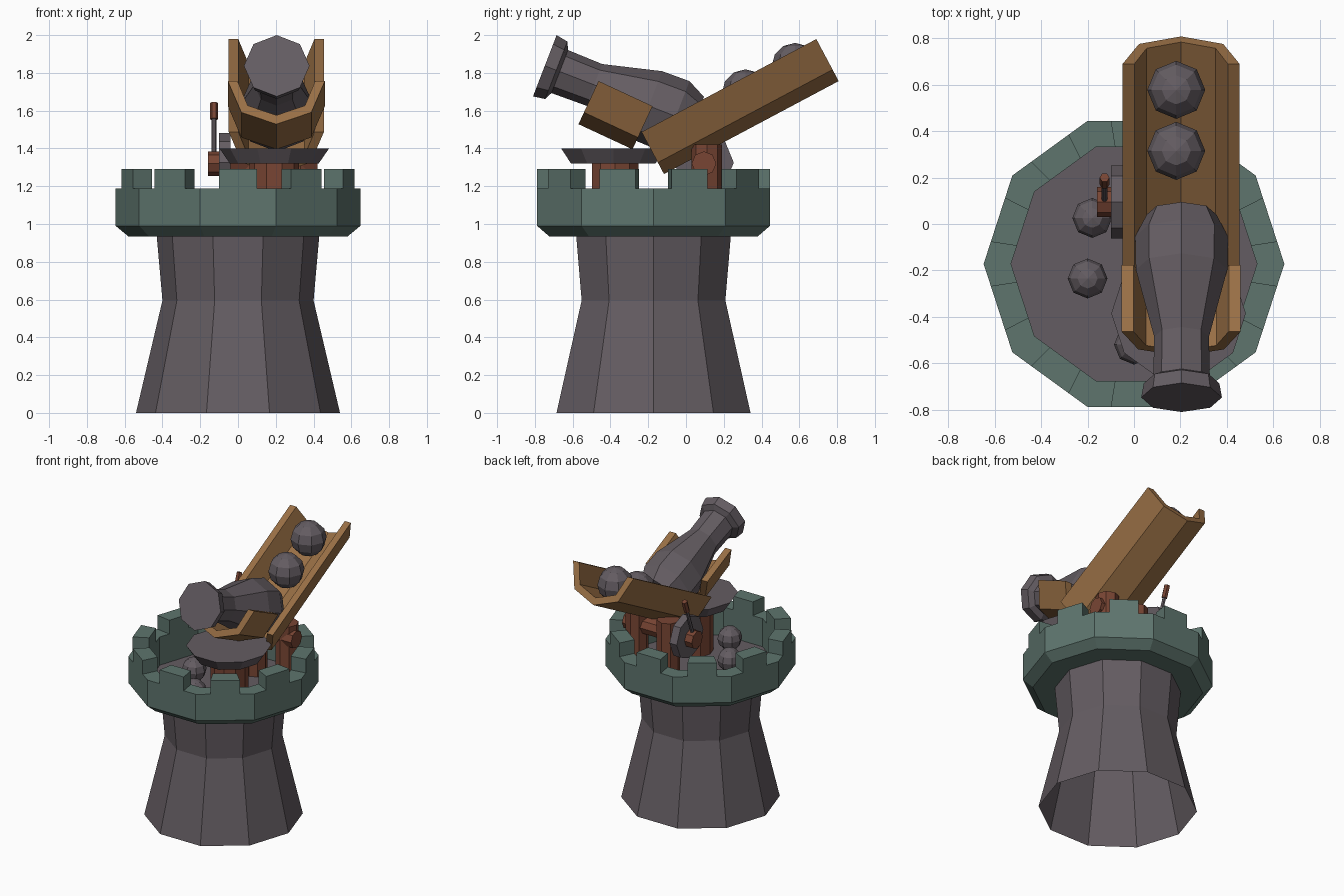
import bpy, bmesh
from math import cos, sin, pi, atan2
from mathutils import Vector, Matrix

cube = bpy.data.objects.get("Cube")
if cube:
    bpy.data.objects.remove(cube, do_unlink=True)


def material(name, rgb):
    mat = bpy.data.materials.new(name)
    mat.use_nodes = True
    mat.diffuse_color = (*rgb, 1)
    mat.node_tree.nodes["Principled BSDF"].inputs["Base Color"].default_value = (*rgb, 1)
    return mat


STONE = material("grey stone", (0.127, 0.108, 0.122))
GREEN = material("green stone", (0.112, 0.178, 0.155))
WOOD = material("light wood", (0.32, 0.16, 0.06))
BROWN = material("red brown wood", (0.19, 0.06, 0.034))


def finish(name, bm, mat, recalc=True):
    if recalc:
        bmesh.ops.recalc_face_normals(bm, faces=bm.faces[:])
    mesh = bpy.data.meshes.new(name)
    bm.to_mesh(mesh)
    bm.free()
    mesh.materials.append(mat)
    obj = bpy.data.objects.new(name, mesh)
    bpy.context.collection.objects.link(obj)
    return obj


def revolve(name, profile, mat, origin=(0, 0, 0), axis=(0, 0, 1), sides=10, caps=True):
    """Spin (radius, distance) points round an axis, keeping a corner on x."""
    w = Vector(axis).normalized()
    u = Vector((0, 0, 1)) if abs(w.x) > 0.9 else Vector((1, 0, 0))
    v = w.cross(u)
    bm = bmesh.new()
    rings = []
    for r, d in profile:
        ring = []
        for k in range(sides):
            a = 2 * pi * k / sides
            ring.append(bm.verts.new(Vector(origin) + w * d + (u * cos(a) + v * sin(a)) * r))
        rings.append(ring)
    for low, high in zip(rings, rings[1:]):
        for k in range(sides):
            j = (k + 1) % sides
            bm.faces.new((low[k], low[j], high[j], high[k]))
    if caps:
        bm.faces.new(rings[0][::-1])
        bm.faces.new(rings[-1])
    return finish(name, bm, mat, recalc=caps)


def rod(name, start, end, r, mat, sides=8):
    start, end = Vector(start), Vector(end)
    return revolve(name, [(r, 0), (r, (end - start).length)], mat, start, end - start, sides)


def trough(name, start, end, half_width):
    """Open wooden channel; start and end lie on the rim line in the (y, z) plane."""
    a, b = (Vector((0.203, *p)) for p in (start, end))
    along = (b - a).normalized()
    down = Vector((1, 0, 0)).cross(along)
    if down.z > 0:
        down = -down
    outer = [(-1, 0), (-0.72, 0.183), (0, 0.252), (0.72, 0.183), (1, 0)]
    inner = [(0.8, 0), (0.59, 0.143), (0, 0.2), (-0.59, 0.143), (-0.8, 0)]
    bm = bmesh.new()
    ends = [[bm.verts.new(p + Vector((x * half_width, 0, 0)) + down * d)
             for x, d in outer + inner] for p in (a, b)]
    n = len(ends[0])
    for k in range(n):
        j = (k + 1) % n
        bm.faces.new((ends[0][k], ends[0][j], ends[1][j], ends[1][k]))
    for ring in ends:
        for k in range(4):
            bm.faces.new((ring[k], ring[k + 1], ring[n - 2 - k], ring[n - 1 - k]))
    return finish(name, bm, WOOD)


def ball(name, location, r):
    bm = bmesh.new()
    bmesh.ops.create_uvsphere(bm, u_segments=8, v_segments=6, radius=r,
                              matrix=Matrix.Translation(location))
    return finish(name, bm, STONE)


# Tower: open flared shaft, parapet ring and floor
CY = -0.172
CENTRE = (0, CY, 0)
revolve("tower_shaft", [(0.54, 0), (0.4, 0.595), (0.43, 0.934)], STONE, CENTRE, caps=False)
revolve("parapet", [(0.42, 0.934), (0.58, 0.934), (0.648, 0.99), (0.648, 1.187),
                    (0.53, 1.187), (0.53, 0.97)], GREEN, CENTRE, caps=False)
revolve("tower_floor", [(0.53, 0.95), (0.53, 0.975)], STONE, CENTRE)

# One merlon over the middle half of each parapet side
bm = bmesh.new()
for k in range(10):
    a, b = (Vector((cos(t), sin(t), 0)) for t in (2 * pi * k / 10, 2 * pi * (k + 1) / 10))
    p, q = a.lerp(b, 0.25), a.lerp(b, 0.75)
    foot = [p * 0.648, q * 0.648, q * 0.53, p * 0.53]
    low, high = ([bm.verts.new(c + Vector((0, CY, z))) for c in foot] for z in (1.187, 1.29))
    bm.faces.new(high)
    for i in range(4):
        j = (i + 1) % 4
        bm.faces.new((low[i], low[j], high[j], high[i]))
finish("merlons", bm, GREEN)

# Cannon along its tilted axis, from muzzle to breech
revolve("cannon", [(0.174, 0), (0.163, 0.065), (0.122, 0.085), (0.118, 0.28), (0.197, 0.59),
                   (0.2, 0.744), (0.15, 0.845)],
        STONE, (0.205, -0.7475, 1.8375), (0, 0.933, -0.36), sides=8)

# Wooden channels: cannon cradle and ball feed
trough("cannon_cradle", (-0.463, 1.757), (-0.177, 1.624), 0.257)
trough("ball_feed", (-0.235, 1.487), (0.69, 1.979), 0.252)

# Front turntable and its post
revolve("turntable", [(0.235, 1.32), (0.29, 1.4)], STONE, (0.192, -0.385, 0))
rod("turntable_post", (0.192, -0.375, 0.97), (0.192, -0.375, 1.33), 0.13, BROWN, 10)

# Feed posts with axle, wheel and lever
for side, x in (("right", 0.07), ("left", 0.33)):
    rod(side + "_feed_post", (x, 0.11, 0.97), (x, 0.11, 1.42), 0.08, BROWN)
rod("axle", (-0.16, 0.095, 1.32), (0.42, 0.095, 1.32), 0.065, BROWN)
rod("wheel", (-0.1, 0.095, 1.325), (-0.04, 0.095, 1.325), 0.158, STONE)
rod("lever_shaft", (-0.127, 0.1, 1.36), (-0.127, 0.175, 1.57), 0.013, STONE, 6)
rod("lever_handle", (-0.127, 0.17, 1.555), (-0.127, 0.2, 1.64), 0.021, BROWN, 6)

# Cannonballs in the feed and on the floor
ball("feed_ball_upper", (0.182, 0.578, 1.834), 0.125)
ball("feed_ball_lower", (0.182, 0.315, 1.694), 0.125)
for n, (x, y) in enumerate([(-0.18, 0.026), (-0.2, -0.235), (0, -0.52)]):
    ball(f"floor_ball_{n + 1}", (x, y, 1.058), 0.086)
